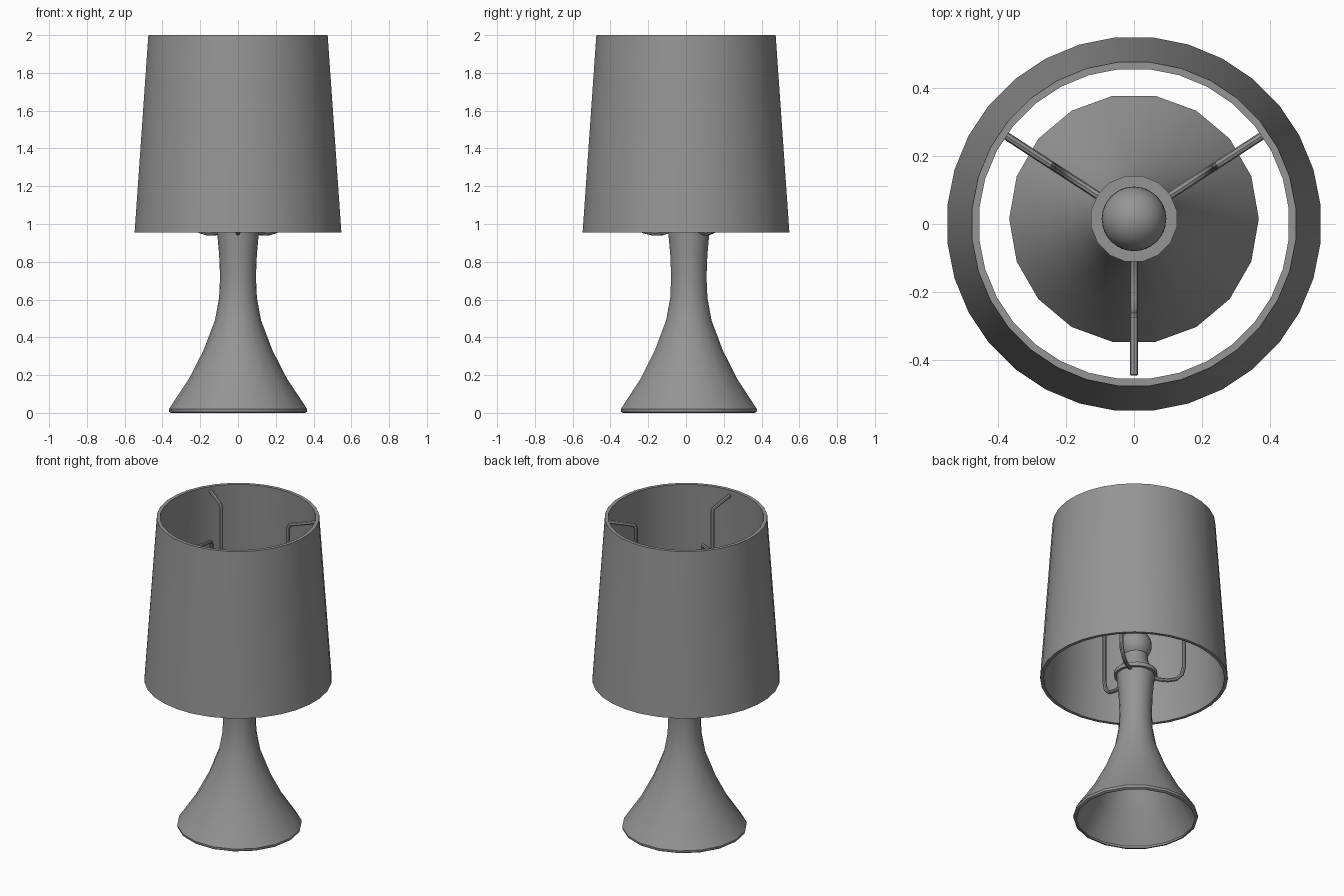
import bpy, bmesh, math
from mathutils import Matrix

cube = bpy.data.objects.get("Cube")
if cube:
    bpy.data.objects.remove(cube)

grey = bpy.data.materials.new("plain_grey")
grey.use_nodes = True
colour = (0.3, 0.3, 0.3, 1)
grey.diffuse_color = colour
grey.node_tree.nodes["Principled BSDF"].inputs["Base Color"].default_value = colour

CENTRE_Y = 0.015


def add(name, mesh, y=0.0):
    obj = bpy.data.objects.new(name, mesh)
    bpy.context.collection.objects.link(obj)
    obj.location.y = y
    if not mesh.materials:
        mesh.materials.append(grey)
    mesh.shade_smooth()
    mesh.set_sharp_from_angle(angle=math.radians(40))
    return obj


def lathe(name, profile, sides, y=0.0, turn=0.0, closed=False):
    """Spin a (radius, height) profile around the vertical axis."""
    bm = bmesh.new()
    verts = [bm.verts.new((r, 0, z)) for r, z in profile]
    pairs = list(zip(verts, verts[1:]))
    if closed:
        pairs.append((verts[-1], verts[0]))
    edges = [bm.edges.new(p) for p in pairs]
    bmesh.ops.spin(bm, geom=verts + edges, cent=(0, 0, 0), axis=(0, 0, 1),
                   angle=math.tau, steps=sides, use_duplicate=False)
    bmesh.ops.remove_doubles(bm, verts=bm.verts, dist=0.0005)
    bmesh.ops.recalc_face_normals(bm, faces=bm.faces)
    bm.transform(Matrix.Rotation(turn, 4, "Z"))
    mesh = bpy.data.meshes.new(name)
    bm.to_mesh(mesh)
    bm.free()
    return add(name, mesh, y)


# Hollow flared stand, open underneath
wall = 0.008
outer = [(0.355, 0), (0.364, 0.006), (0.366, 0.02), (0.26, 0.18), (0.183, 0.33),
         (0.122, 0.49), (0.1, 0.61), (0.095, 0.72), (0.1, 0.84), (0.112, 0.97)]
inner = [(r - wall, z) for r, z in reversed(outer)]
lathe("stand", outer + inner, 18, CENTRE_Y, closed=True)

# Collar plate on top of the neck
lathe("collar", [(0, 0.965), (0.128, 0.965), (0.128, 0.99), (0, 0.99)], 16,
      CENTRE_Y, math.pi / 16)

# Socket and bulb
lathe("socket", [(0.095, 0.98), (0.095, 1.02), (0.075, 1.05), (0.072, 1.1)], 16, CENTRE_Y)
bulb_radius, bulb_z = 0.095, 1.17
bulb = [(bulb_radius * math.cos(a), bulb_z + bulb_radius * math.sin(a))
        for a in (math.radians(-45 + 13.5 * i) for i in range(11))]
lathe("bulb", [(0.068, 1.08)] + bulb, 24, CENTRE_Y)

# Tapered open shade with a thin wall
lathe("shade", [(0.55, 0.955), (0.477, 2), (0.456, 2), (0.53, 0.955)], 32,
      turn=math.pi / 32, closed=True)


# Bent wire arms holding the shade
def wire_arm(name, angle):
    path = [(0.1, 0.965), (0.14, 0.952), (0.19, 0.95), (0.24, 0.962), (0.272, 0.995),
            (0.285, 1.05), (0.285, 1.93), (0.295, 1.95), (0.458, 1.97)]
    curve = bpy.data.curves.new(name, "CURVE")
    curve.dimensions = "3D"
    curve.bevel_depth = 0.012
    curve.bevel_resolution = 2
    curve.use_fill_caps = True
    spline = curve.splines.new("POLY")
    spline.points.add(len(path) - 1)
    for point, (r, z) in zip(spline.points, path):
        point.co = (r * math.cos(angle), r * math.sin(angle), z, 1)
    helper = bpy.data.objects.new(name + "_path", curve)
    bpy.context.collection.objects.link(helper)
    graph = bpy.context.evaluated_depsgraph_get()
    mesh = bpy.data.meshes.new_from_object(helper.evaluated_get(graph))
    bpy.data.objects.remove(helper)
    mesh.name = name
    add(name, mesh, CENTRE_Y)


for label, degrees in (("left", 33), ("right", 147), ("front", 270)):
    wire_arm(label + "_shade_arm", math.radians(degrees))
